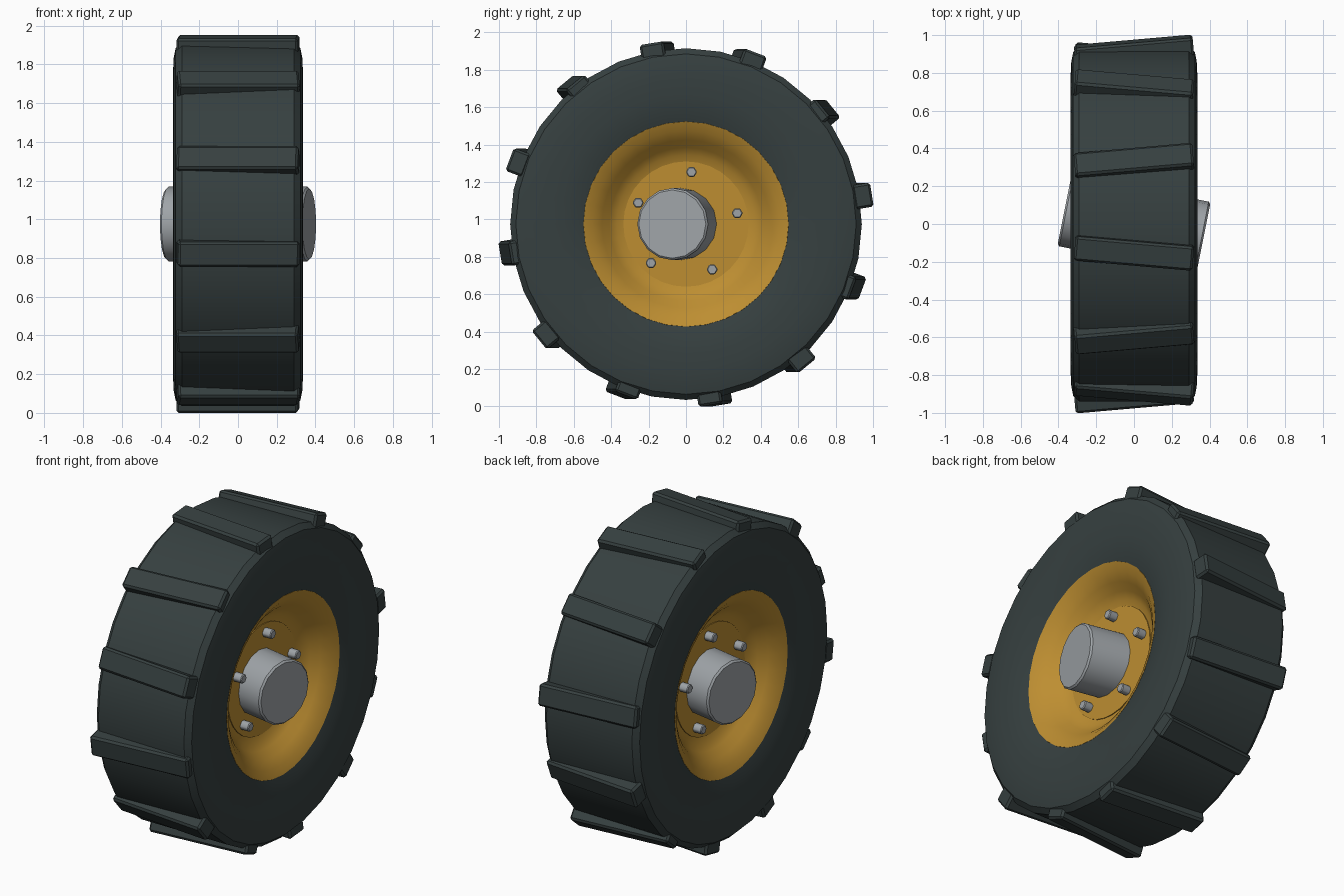
import bpy, bmesh
from math import radians, cos, sin, tau, pi

cube = bpy.data.objects.get("Cube")
if cube:
    bpy.data.objects.remove(cube, do_unlink=True)

AXLE_Z = 0.975


def material(name, rgb):
    m = bpy.data.materials.new(name)
    m.use_nodes = True
    color = (*rgb, 1)
    m.diffuse_color = color
    bsdf = next(n for n in m.node_tree.nodes if n.type == "BSDF_PRINCIPLED")
    bsdf.inputs["Base Color"].default_value = color
    bsdf.inputs["Roughness"].default_value = 0.6
    return m


RUBBER = material("dark rubber", (0.037, 0.051, 0.051))
YELLOW = material("ochre paint", (0.51, 0.27, 0.031))
STEEL = material("grey steel", (0.345, 0.37, 0.39))


def add_object(name, bm, mat, location=(0, 0, AXLE_Z), rotation=(0, 0, 0), bevel=0):
    bmesh.ops.recalc_face_normals(bm, faces=bm.faces)
    if bevel:
        edges = [e for e in bm.edges if e.calc_face_angle(0) > radians(40)]
        bmesh.ops.bevel(bm, geom=edges, offset=bevel, segments=1, affect="EDGES")
    mesh = bpy.data.meshes.new(name)
    bm.to_mesh(mesh)
    bm.free()
    mesh.materials.append(mat)
    mesh.shade_smooth()
    mesh.set_sharp_from_angle(angle=radians(32))
    ob = bpy.data.objects.new(name, mesh)
    ob.location, ob.rotation_euler = location, rotation
    bpy.context.collection.objects.link(ob)
    return ob


def lathe(name, profile, sides, mat):
    """Closed (x, radius) profile turned around the x axis."""
    bm = bmesh.new()
    rings = [[bm.verts.new((x, r * cos(tau * i / sides), r * sin(tau * i / sides)))
              for i in range(sides)] for x, r in profile]
    for a, b in zip(rings, rings[1:] + rings[:1]):
        for i in range(sides):
            j = (i + 1) % sides
            bm.faces.new((a[i], a[j], b[j], b[i]))
    return add_object(name, bm, mat)


def cylinder(name, radius, length, sides, mat, location, spin=0, bevel=0):
    bm = bmesh.new()
    bmesh.ops.create_cone(bm, cap_ends=True, segments=sides,
                          radius1=radius, radius2=radius, depth=length)
    return add_object(name, bm, mat, location, (spin, pi / 2, 0), bevel)


def mirrored(half):
    return half + [(-x, r) for x, r in reversed(half)]


# Tyre: flat tread, chamfered shoulders, bulging sidewalls
lathe("tyre", mirrored([(0.29, 0.94), (0.322, 0.91), (0.332, 0.86), (0.336, 0.78),
                        (0.334, 0.69), (0.325, 0.61), (0.305, 0.545), (0.26, 0.51)]),
      32, RUBBER)

# Rim: dished on both sides
lathe("rim", mirrored([(0.29, 0.56), (0.307, 0.548), (0.285, 0.50), (0.245, 0.45),
                       (0.20, 0.41), (0.17, 0.37), (0.155, 0.32)]), 32, YELLOW)

# Hub plate and axle cap
cylinder("hub_plate", 0.335, 0.33, 32, YELLOW, (0, 0, AXLE_Z))
cylinder("axle_cap", 0.193, 0.75, 16, STEEL, (0, 0, AXLE_Z), pi / 16, bevel=0.01)

# Five wheel bolts on each side
for side, label in ((1, "left"), (-1, "right")):
    for k in range(5):
        a = radians(12 + 72 * k)
        cylinder(f"{label}_bolt_{k + 1}", 0.03, 0.08, 6, STEEL,
                 (side * 0.18, 0.28 * cos(a), AXLE_Z + 0.28 * sin(a)),
                 bevel=0.005)

# Tread lugs, slanted alternately
for k in range(12):
    a = radians(9.3 + 30 * k)
    slant = radians(5) * (-1) ** k
    bm = bmesh.new()
    bmesh.ops.create_cube(bm, size=1)
    bmesh.ops.scale(bm, vec=(0.63, 0.10, 0.13), verts=bm.verts)
    add_object(f"tread_lug_{k + 1}", bm, RUBBER,
               (0, 0.93 * cos(a), AXLE_Z + 0.93 * sin(a)), (a, 0, slant), bevel=0.012)
